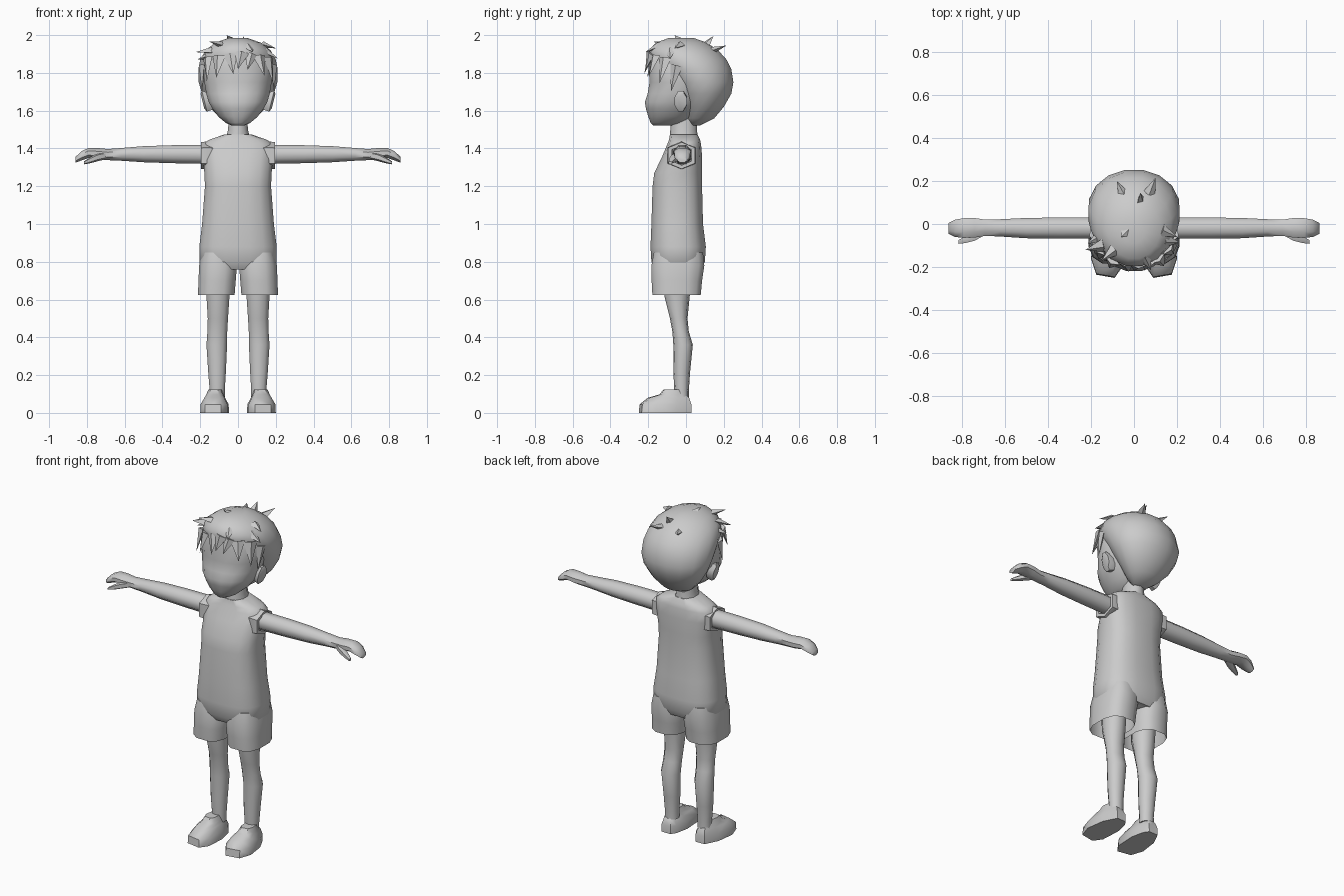
import bpy, bmesh, math
from mathutils import Vector

grey = bpy.data.materials.new("plain grey")
grey.diffuse_color = (0.6, 0.6, 0.6, 1)


def finish(name, bm, mirror=False, angle=50):
    bmesh.ops.recalc_face_normals(bm, faces=bm.faces)
    me = bpy.data.meshes.new(name)
    bm.to_mesh(me)
    bm.free()
    me.materials.append(grey)
    ob = bpy.data.objects.new(name, me)
    bpy.context.collection.objects.link(ob)
    if mirror:
        ob.modifiers.new("Mirror", 'MIRROR').use_mirror_merge = False
    bpy.ops.object.select_all(action='DESELECT')
    ob.select_set(True)
    bpy.context.view_layer.objects.active = ob
    bpy.ops.object.shade_smooth_by_angle(angle=math.radians(angle))
    return ob


def oval(a0, a1, b0, b1, n, e):
    """Rounded-box outline between the given limits; e = 2 is an ellipse."""
    pts = []
    for i in range(n):
        t = 2 * math.pi * (i + 0.5) / n
        c, s = math.cos(t), math.sin(t)
        k = 1 / max(abs(math.cos(2 * math.pi * (j + 0.5) / n)) for j in range(n))
        u = math.copysign(min(1, abs(c) * k) ** (2 / e), c)
        v = math.copysign(min(1, abs(s) * k) ** (2 / e), s)
        pts.append(((a0 + a1) / 2 + u * (a1 - a0) / 2, (b0 + b1) / 2 + v * (b1 - b0) / 2))
    return pts


def skin(bm, rings, caps=(True, True)):
    loops = [[bm.verts.new(p) for p in r] for r in rings]
    n = len(loops[0])
    for a, b in zip(loops, loops[1:]):
        for i in range(n):
            bm.faces.new((a[i], a[(i + 1) % n], b[(i + 1) % n], b[i]))
    if caps[0]:
        bm.faces.new(loops[0])
    if caps[1]:
        bm.faces.new(loops[-1])


def loft_z(name, rows, n=12, e=2, caps=(True, True), mirror=False, angle=50):
    """rows: z, x0, x1, y0, y1"""
    bm = bmesh.new()
    skin(bm, [[(x, y, r[0]) for x, y in oval(*r[1:], n, e)] for r in rows], caps)
    return finish(name, bm, mirror, angle)


def loft_x(name, rows, n=8, caps=(True, True), angle=50):
    """rows: x, y0, y1, z0, z1, mirrored to both sides"""
    bm = bmesh.new()
    skin(bm, [[(r[0], y, z) for y, z in oval(*r[1:], n, 2)] for r in rows], caps)
    return finish(name, bm, True, angle)


def sym(rows):
    return [(z, -w, w, y0, y1) for z, w, y0, y1 in rows]


# Torso and hips of the suit
loft_z("torso", sym([
    (0.76, .17, -.16, .08), (0.80, .205, -.183, .10), (0.88, .205, -.188, .105),
    (1.0, .19, -.183, .09), (1.2, .175, -.177, .085), (1.27, .178, -.168, .085),
    (1.36, .186, -.125, .085), (1.42, .186, -.10, .08), (1.445, .155, -.09, .075),
    (1.475, .07, -.085, .06)]), n=16, e=2.7)

# Open shorts legs
loft_z("shorts_leg", [
    (0.85, .03, .19, -.17, .09), (0.78, .006, .206, -.183, .097),
    (0.70, .012, .209, -.182, .085), (0.625, .018, .212, -.178, .078)],
    n=12, e=2.8, caps=(True, False), mirror=True)

# Bare legs
loft_z("leg", [
    (0.76, .04, .17, -.12, .03), (0.62, .045, .167, -.115, .02),
    (0.50, .053, .160, -.085, .008), (0.43, .057, .162, -.072, .015),
    (0.36, .058, .167, -.067, .036), (0.22, .064, .158, -.067, .022),
    (0.12, .070, .150, -.062, .015), (0.08, .07, .15, -.06, .015)],
    n=10, mirror=True)

# Feet: flat sole outline drawn in toward the ankle
sole = [(.085, .03), (.145, .03), (.185, -.05), (.2, -.16), (.175, -.235),
        (.09, -.25), (.055, -.2), (.048, -.08), (.065, 0)]
bm = bmesh.new()
skin(bm, [[(.12 + (x - .12) * s, -.03 + (y + .03) * t, z) for x, y in sole]
          for z, s, t in ((0, 1, 1), (.045, .98, .98), (.08, .72, .78), (.098, .6, .5), (.125, .45, .4))])
finish("foot", bm, True, 45)

# Arms with a tapering, slightly drooping hand
loft_x("arm", [
    (.15, -.068, .03, 1.318, 1.418), (.35, -.068, .03, 1.322, 1.417),
    (.50, -.066, .028, 1.327, 1.412), (.62, -.058, .022, 1.335, 1.402),
    (.69, -.055, .020, 1.338, 1.397), (.74, -.063, .028, 1.342, 1.402),
    (.79, -.064, .027, 1.350, 1.403), (.83, -.060, .020, 1.336, 1.385),
    (.86, -.045, .005, 1.325, 1.355)])
loft_x("thumb", [
    (.69, -.05, -.01, 1.345, 1.385), (.74, -.078, -.03, 1.333, 1.375),
    (.78, -.088, -.055, 1.322, 1.355), (.815, -.092, -.075, 1.316, 1.332)], n=6)

# Six-sided sleeve cuffs folded inward
loft_x("sleeve_cuff", [
    (.13, -.09, .045, 1.30, 1.43), (.165, -.097, .05, 1.288, 1.437),
    (.195, -.095, .048, 1.292, 1.433), (.195, -.075, .03, 1.311, 1.416),
    (.165, -.07, .03, 1.315, 1.415)], n=6, angle=30)

# Neck
loft_z("neck", sym([(1.44, .068, -.088, .064), (1.50, .052, -.083, .058),
                    (1.58, .05, -.08, .06)]), n=10)

# Face and jaw
loft_z("face", sym([
    (1.522, .035, -.175, -.06), (1.535, .065, -.187, -.01), (1.57, .105, -.2, .04),
    (1.61, .135, -.212, .07), (1.645, .155, -.218, .1), (1.69, .168, -.203, .12),
    (1.75, .178, -.193, .12), (1.83, .182, -.197, .1), (1.89, .15, -.185, .08)]), n=16, e=2.2)

# Hair mass over the skull
loft_z("hair_cap", sym([
    (1.522, .04, .02, .075), (1.56, .095, .0, .15), (1.62, .15, -.015, .2),
    (1.69, .19, -.05, .24), (1.75, .208, -.085, .251), (1.82, .210, -.145, .24),
    (1.87, .2, -.19, .215), (1.92, .172, -.195, .17), (1.96, .12, -.16, .11),
    (1.985, .05, -.09, .04)]), n=16, angle=60)

# Ears
bm = bmesh.new()
skin(bm, [[(x + (z - 1.65) * .25, y, z) for y, z in oval(-.06 + i, .005, 1.595 + i, 1.705 - i, 8, 2)]
          for x, i in ((.145, .01), (.178, 0), (.188, .015))])
finish("ear", bm, True)

# Hair tufts: flat four-sided spikes, base, tip, width
tufts = [
    # fringe
    ((-.16, -.12, 1.88), (-.165, -.165, 1.755), .07), ((-.10, -.17, 1.89), (-.115, -.205, 1.775), .08),
    ((-.04, -.18, 1.90), (-.025, -.222, 1.795), .08), ((.02, -.19, 1.91), (0, -.215, 1.82), .08),
    ((.07, -.18, 1.90), (.05, -.215, 1.815), .07), ((.11, -.16, 1.89), (.14, -.195, 1.785), .08),
    ((.16, -.11, 1.88), (.185, -.14, 1.745), .08), ((.19, -.05, 1.84), (.19, -.08, 1.70), .07),
    ((-.19, -.05, 1.84), (-.19, -.08, 1.70), .07),
    # sides
    ((-.14, -.10, 1.92), (-.225, -.12, 1.91), .07), ((-.16, -.06, 1.89), (-.215, -.09, 1.87), .06),
    ((.14, -.08, 1.92), (.212, -.085, 1.875), .07), ((.13, -.03, 1.95), (.2, -.06, 1.93), .06),
    ((.05, -.15, 1.94), (.08, -.215, 1.91), .06), ((-.09, -.12, 1.95), (-.15, -.17, 1.965), .06),
    # crown
    ((-.03, -.03, 1.97), (-.06, -.06, 2.0), .07), ((.03, .10, 1.94), (.03, .145, 1.995), .06),
    ((.07, .14, 1.92), (.10, .215, 1.945), .06), ((-.05, .14, 1.92), (-.08, .20, 1.935), .05),
]
bm = bmesh.new()
centre = Vector((0, 0, 1.78))
for base, tip, w in tufts:
    b, t = Vector(base), Vector(tip)
    out = (b - centre).normalized()
    side = (t - b).cross(out).normalized() * w / 2
    lift = side.cross(t - b).normalized() * .018
    ring = [bm.verts.new(b + d) for d in (side, lift, -side, -lift)]
    end = bm.verts.new(t)
    bm.faces.new(ring)
    for i in range(4):
        bm.faces.new((ring[i], ring[(i + 1) % 4], end))
finish("hair_tufts", bm, False, 30)
